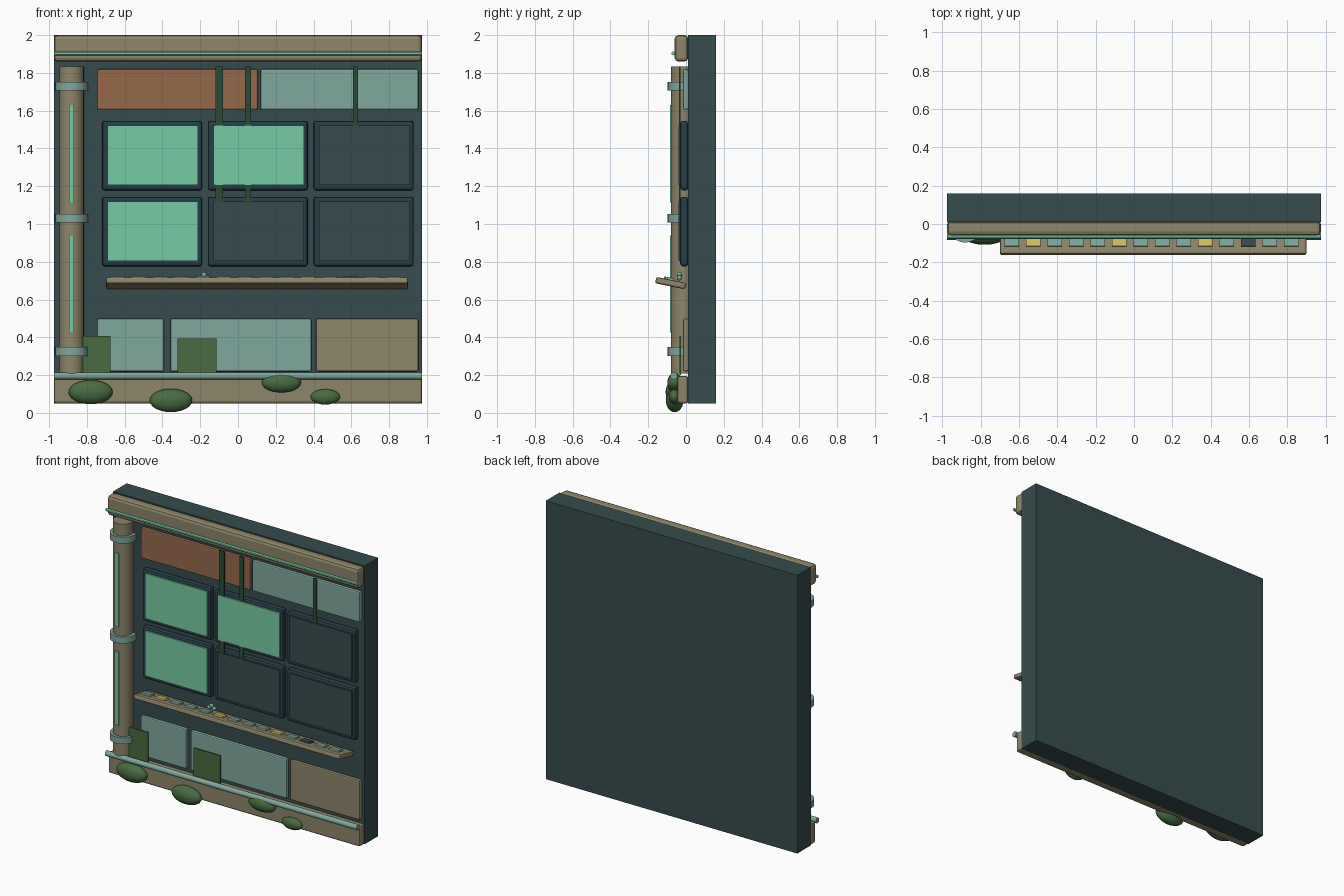
import bpy
from math import pi
from mathutils import Matrix, Vector

if "Cube" in bpy.data.objects:
    bpy.data.objects.remove(bpy.data.objects["Cube"], do_unlink=True)


def material(name, hex_code):
    def linear(i):
        c = int(hex_code[i:i + 2], 16) / 255
        return c / 12.92 if c < 0.04 else ((c + 0.055) / 1.055) ** 2.4
    colour = (linear(0), linear(2), linear(4), 1)
    mat = bpy.data.materials.new(name)
    mat.use_nodes = True
    mat.diffuse_color = colour
    mat.node_tree.nodes["Principled BSDF"].inputs["Base Color"].default_value = colour
    return mat


slate = material("dark slate", "364C4D")
tan = material("weathered tan", "8E866A")
teal = material("pale teal", "80A89D")
rust = material("rust orange", "96684A")
glow = material("glowing mint", "76CBA3")
leaf = material("leaf green", "486B41")
vine_green = material("deep vine green", "2C4A37")
frame_blue = material("dark blue frame", "263F48")
yellow = material("dull yellow", "D2BF60")


def finish(obj, name, mat, bevel=0.0):
    obj.name = name
    obj.data.materials.append(mat)
    if bevel:
        mod = obj.modifiers.new("Bevel", "BEVEL")
        mod.width = bevel
        mod.segments = 2
    return obj


def box(name, mat, x, y, z, bevel=0.0):
    """Box from (min, max) ranges on each axis."""
    ranges = (x, y, z)
    bpy.ops.mesh.primitive_cube_add(size=1)
    obj = bpy.context.object
    size = [b - a for a, b in ranges]
    centre = [(a + b) / 2 for a, b in ranges]
    obj.data.transform(Matrix.Translation(centre) @ Matrix.Diagonal((*size, 1)))
    return finish(obj, name, mat, bevel)


def rod(name, mat, centre, radius, length, axis="Z", sides=24):
    turn = (0, pi / 2, 0) if axis == "X" else (0, 0, 0)
    bpy.ops.mesh.primitive_cylinder_add(vertices=sides, radius=radius, depth=length,
                                        location=centre, rotation=turn)
    bpy.ops.object.shade_smooth_by_angle()
    return finish(bpy.context.object, name, mat)


def ball(name, mat, centre, radii):
    bpy.ops.mesh.primitive_uv_sphere_add(segments=20, ring_count=12, location=centre)
    obj = bpy.context.object
    obj.data.transform(Matrix.Diagonal((*radii, 1)))
    bpy.ops.object.shade_smooth()
    return finish(obj, name, mat)


# Wall and its horizontal trim
SPAN = (-0.975, 0.975)
box("wall", slate, SPAN, (0.01, 0.16), (0.05, 2.0))
box("top_beam", tan, SPAN, (-0.06, 0.012), (1.86, 2.0), 0.02)
box("base_beam", tan, SPAN, (-0.045, 0.012), (0.05, 0.195), 0.012)
rod("top_light_tube", glow, (0, -0.067, 1.903), 0.01, 1.95, "X", 12)
rod("base_pipe", teal, (0, -0.064, 0.196), 0.019, 1.95, "X", 16)

# Left-hand column with clamps and light strips
COLUMN_X = -0.881
rod("column", tan, (COLUMN_X, -0.014, 1.022), 0.065, 1.626)
for z in (0.325, 1.03, 1.73):
    rod("column_clamp", teal, (COLUMN_X, -0.01, z), 0.087, 0.045)
for z in ((0.425, 0.94), (1.115, 1.63)):
    box("column_light", glow, (-0.896, -0.868), (-0.086, -0.07), z)

# Coloured wall panels
UPPER, LOWER = (1.605, 1.82), (0.22, 0.50)
for name, mat, x, z in (
        ("upper_rust_panel", rust, (-0.745, 0.105), UPPER),
        ("upper_teal_panel", teal, (0.12, 0.955), UPPER),
        ("lower_left_panel", teal, (-0.745, -0.392), LOWER),
        ("lower_middle_panel", teal, (-0.358, 0.388), LOWER),
        ("lower_right_panel", tan, (0.413, 0.955), LOWER)):
    box(name, mat, x, (-0.015, 0.012), z, 0.008)

# Grid of monitors: framed screens, some lit
LIT = {(0, 0), (1, 0), (0, 1)}
for row, cz in enumerate((1.362, 0.96)):
    for col, cx in enumerate((-0.455, 0.105, 0.665)):
        box("monitor_frame", frame_blue, (cx - 0.265, cx + 0.265), (-0.031, 0.012),
            (cz - 0.184, cz + 0.184), 0.014)
        sx = cx + 0.004
        box("monitor_screen", glow if (col, row) in LIT else slate,
            (sx - 0.24, sx + 0.24), (-0.041, -0.028), (cz - 0.156, cz + 0.16))

# Vines hanging over the panels and frames
for x, bottom in (((-0.12, -0.08), 1.1), ((0.037, 0.068), 1.1), ((0.609, 0.635), 1.515)):
    box("hanging_vine", vine_green, x, (-0.038, -0.03), (bottom, 1.835))

# Tilted console shelf with a row of keys
tilt = Matrix.Translation((0.1, -0.081, 0.687)) @ Matrix.Rotation(-0.2, 4, "X")
shelf = box("console_shelf", tan, (-0.8, 0.8), (-0.081, 0.081), (-0.017, 0.017), 0.01)
shelf.matrix_world = tilt
for i in range(14):
    x = -0.738 + i * 0.1122
    mat = yellow if i in (1, 5, 9) else slate if i == 11 else teal
    key = box("console_key", mat, (x - 0.038, x + 0.038), (-0.04, 0.014), (0.012, 0.028), 0.003)
    key.matrix_world = tilt

# Small knob cluster at the back of the shelf
for dx, dz in ((-0.02, 0), (0.02, 0), (0, 0.016)):
    ball("shelf_knob", teal, Vector((-0.18 + dx, -0.035, 0.715 + dz)), (0.014, 0.014, 0.014))

# Moss patches on the lower panels
for x, top in (((-0.88, -0.675), 0.408), ((-0.32, -0.115), 0.395)):
    box("moss_patch", leaf, x, (-0.034, -0.026), (0.2, top))

# Shrubs along the base
for x, z, rx, rz in ((-0.78, 0.11, 0.117, 0.064), (-0.355, 0.066, 0.113, 0.062),
                     (0.23, 0.16, 0.104, 0.052), (0.462, 0.085, 0.078, 0.041)):
    ball("shrub", leaf, (x, -0.06, z), (rx, rz * 0.75, rz))
